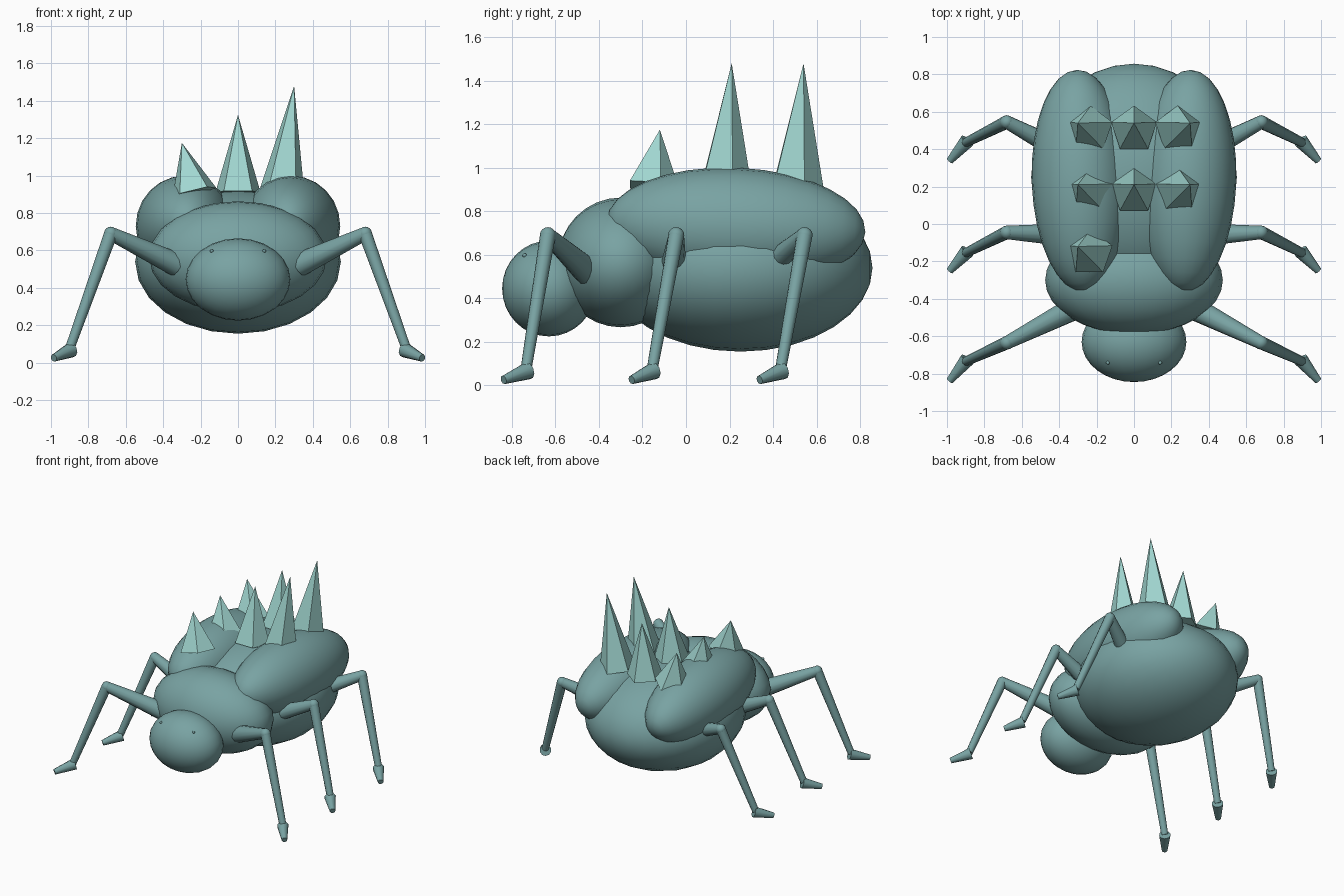
import bpy, bmesh, math
from mathutils import Vector, Matrix

if "Cube" in bpy.data.objects:
    bpy.data.objects.remove(bpy.data.objects["Cube"])


def material(name, rgb):
    m = bpy.data.materials.new(name)
    m.diffuse_color = (*rgb, 1)
    m.use_nodes = True
    m.node_tree.nodes["Principled BSDF"].inputs["Base Color"].default_value = m.diffuse_color
    return m


SHELL = material("dusty teal", (0.19, 0.365, 0.365))
SPIKE = material("pale aqua", (0.36, 0.68, 0.64))


def finish(name, bm, mat, smooth=True):
    bmesh.ops.recalc_face_normals(bm, faces=bm.faces)
    mesh = bpy.data.meshes.new(name)
    bm.to_mesh(mesh)
    bm.free()
    mesh.materials.append(mat)
    for p in mesh.polygons:
        p.use_smooth = smooth
    ob = bpy.data.objects.new(name, mesh)
    bpy.context.collection.objects.link(ob)
    if smooth:
        bpy.ops.object.select_all(action='DESELECT')
        ob.select_set(True)
        bpy.context.view_layer.objects.active = ob
        bpy.ops.object.shade_smooth_by_angle(angle=math.radians(40))
    return ob


def ellipsoid(name, centre, radii, pitch=0, yaw=0, seg=24, rings=16):
    # poles lie along the body's length
    bm = bmesh.new()
    bmesh.ops.create_uvsphere(bm, u_segments=seg, v_segments=rings, radius=1)
    turn = Matrix.Rotation(math.radians(yaw), 4, 'Z') @ Matrix.Rotation(math.radians(pitch), 4, 'X')
    bm.transform(Matrix.Translation(centre) @ turn @ Matrix.Diagonal((*radii, 1))
                 @ Matrix.Rotation(math.pi / 2, 4, 'X'))
    return finish(name, bm, SHELL)


def add_cone(bm, a, b, r1, r2, sides, spin=0):
    a, b = Vector(a), Vector(b)
    axis = b - a
    z = axis.normalized()
    y = (Vector((0, 1, 0)) - z * z.y).normalized()
    x = y.cross(z)
    turn = Matrix((x, y, z)).transposed().to_4x4()
    bmesh.ops.create_cone(bm, cap_ends=True, segments=sides, radius1=r1, radius2=r2,
                          depth=axis.length,
                          matrix=Matrix.Translation((a + b) / 2) @ turn @ Matrix.Rotation(spin, 4, 'Z'))


def add_ball(bm, centre, r):
    bmesh.ops.create_uvsphere(bm, u_segments=12, v_segments=8, radius=r,
                              matrix=Matrix.Translation(centre))


# Body masses
ellipsoid("abdomen", (0, 0.25, 0.54), (0.55, 0.607, 0.385))
ellipsoid("thorax", (0, -0.30, 0.565), (0.475, 0.29, 0.298))
ellipsoid("head", (0, -0.63, 0.445), (0.28, 0.215, 0.22))

# Wing cases and eyes
for side, label in ((-1, "left"), (1, "right")):
    ellipsoid(f"wing_case_{label}", (side * 0.285, 0.23, 0.73), (0.262, 0.595, 0.27),
              pitch=-2.5, yaw=-side * 2)
    ellipsoid(f"eye_{label}", (side * 0.14, -0.742, 0.597), (0.01,) * 3, seg=10, rings=6)

# Legs: hip, knee, ankle, toe
LEGS = {
    "front": ((0.33, -0.455, 0.525), (0.68, -0.635, 0.69), (0.90, -0.735, 0.075), (0.985, -0.838, 0.025)),
    "middle": ((0.33, -0.06, 0.525), (0.68, -0.045, 0.69), (0.90, -0.155, 0.075), (0.985, -0.25, 0.025)),
    "rear": ((0.33, 0.36, 0.525), (0.68, 0.545, 0.69), (0.90, 0.435, 0.075), (0.985, 0.338, 0.025)),
}
for where, points in LEGS.items():
    for side, label in ((-1, "left"), (1, "right")):
        hip, knee, ankle, toe = (Vector((side * x, y, z)) for x, y, z in points)
        bm = bmesh.new()
        add_cone(bm, hip, knee, 0.064, 0.036, 12)
        add_ball(bm, knee, 0.037)
        add_cone(bm, knee, ankle, 0.036, 0.025, 12)
        finish(f"{where}_leg_{label}", bm, SHELL)
        bm = bmesh.new()
        heel = ankle + (ankle - toe) * 0.1 - Vector((0, 0, 0.012))
        add_cone(bm, heel, toe, 0.041, 0.02, 10)
        finish(f"{where}_foot_{label}", bm, SHELL)

# Back spikes: base x, tip x, tip height; the right column is tallest
COLUMNS = {"left": (-0.235, -0.30, 1.175), "centre": (0, 0, 1.325), "right": (0.235, 0.30, 1.48)}
for label, (base_x, tip_x, tip_z) in COLUMNS.items():
    for row, y in enumerate((-0.12, 0.21, 0.54)):
        if row == 0 and label != "left":
            continue
        bm = bmesh.new()
        add_cone(bm, (base_x, y - 0.035, 0.91), (tip_x, y, tip_z), 0.128, 0, 5)
        bmesh.ops.remove_doubles(bm, verts=bm.verts, dist=0.0005)
        finish(f"spike_{label}_{row + 1}", bm, SPIKE, smooth=False)
